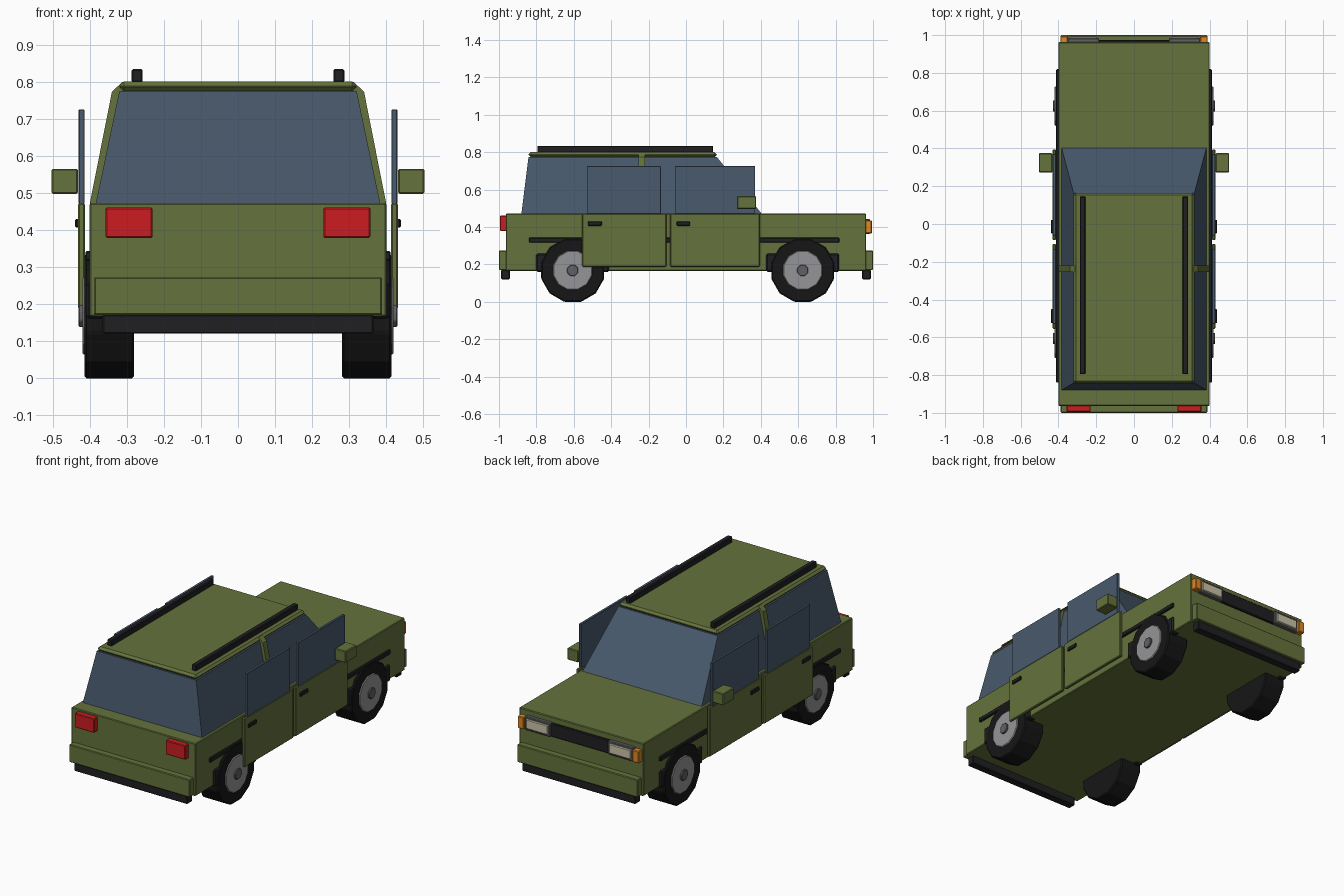
import bpy, bmesh, math

if "Cube" in bpy.data.objects:
    bpy.data.objects.remove(bpy.data.objects["Cube"])


def mat(name, r, g, b):
    m = bpy.data.materials.new(name)
    m.diffuse_color = (r, g, b, 1)
    m.use_nodes = True
    m.node_tree.nodes["Principled BSDF"].inputs["Base Color"].default_value = m.diffuse_color
    return m


OLIVE = mat("olive", 0.13, 0.17, 0.045)
GLASS = mat("glass", 0.065, 0.1, 0.15)
BLACK = mat("black", 0.014, 0.014, 0.016)
TYRE = mat("tyre", 0.008, 0.008, 0.008)
SILVER = mat("silver", 0.3, 0.3, 0.31)
GREY = mat("grey", 0.12, 0.12, 0.13)
RED = mat("red", 0.6, 0.012, 0.015)
AMBER = mat("amber", 0.75, 0.25, 0.02)
LENS = mat("lens", 0.6, 0.55, 0.4)


def finish(name, bm, material, bevel=0.0):
    bmesh.ops.recalc_face_normals(bm, faces=bm.faces)
    me = bpy.data.meshes.new(name)
    bm.to_mesh(me)
    bm.free()
    ob = bpy.data.objects.new(name, me)
    bpy.context.collection.objects.link(ob)
    me.materials.append(material)
    if bevel:
        mod = ob.modifiers.new("bevel", "BEVEL")
        mod.width = bevel
        mod.segments = 1
    return ob


def frustum(name, lo, hi, material, bevel=0.0):
    """lo / hi = (x0, x1, y0, y1, z) rectangles joined into a solid."""
    bm = bmesh.new()
    rings = []
    for x0, x1, y0, y1, z in (lo, hi):
        rings.append([bm.verts.new(p) for p in
                      ((x0, y0, z), (x1, y0, z), (x1, y1, z), (x0, y1, z))])
    a, b = rings
    bm.faces.new(a)
    bm.faces.new(b)
    for i in range(4):
        j = (i + 1) % 4
        bm.faces.new((a[i], a[j], b[j], b[i]))
    return finish(name, bm, material, bevel)


def box(name, x, y, z, material, bevel=0.004):
    return frustum(name, (*x, *y, z[0]), (*x, *y, z[1]), material, bevel)


def pair(name, x, y, z, material, bevel=0.004):
    """Box on the right side plus its mirror on the left."""
    box("right_" + name, x, y, z, material, bevel)
    box("left_" + name, (-x[1], -x[0]), y, z, material, bevel)


def disc(name, s, x0, x1, r, y, z, n, material, bevel=0.0):
    """Prism with n sides along x, one flat side down."""
    bm = bmesh.new()
    ring = []
    for x in (x0, x1):
        ring.append([bm.verts.new((s * x, y + r * math.sin((i + .5) * math.tau / n),
                                   z - r * math.cos((i + .5) * math.tau / n)))
                     for i in range(n)])
    a, b = ring
    bm.faces.new(a)
    bm.faces.new(b)
    for i in range(n):
        j = (i + 1) % n
        bm.faces.new((a[i], a[j], b[j], b[i]))
    return finish(name, bm, material, bevel)


# body and cabin
box("body", (-.4, .4), (-.963, .963), (.166, .472), OLIVE)
frustum("cabin_glass", (-.384, .384, -.88, .405, .47), (-.32, .32, -.842, .165, .775), GLASS)
box("roof", (-.32, .32), (-.842, .165), (.773, .8), OLIVE, .012)

# centre pillar: slab following the cabin cross-section
bm = bmesh.new()
prof = [(.4, .47), (.34, .773), (.312, .799), (-.312, .799), (-.34, .773), (-.4, .47)]
face = bm.faces.new([bm.verts.new((x, -.255, z)) for x, z in prof])
ext = bmesh.ops.extrude_face_region(bm, geom=[face])
bmesh.ops.translate(bm, vec=(0, .035, 0),
                    verts=[v for v in ext["geom"] if isinstance(v, bmesh.types.BMVert)])
finish("centre_pillar", bm, OLIVE)

# roof rails
pair("roof_rail", (.257, .287), (-.795, .145), (.798, .834), BLACK)

# doors, door windows and handles
for n, door, win, handle in (("front", (-.085, .395), (-.06, .37), (-.05, .022)),
                             ("rear", (-.555, -.105), (-.53, -.134), (-.525, -.45))):
    pair(n + "_door", (.413, .431), door, (.187, .472), OLIVE)
    pair(n + "_door_window", (.414, .43), win, (.47, .725), GLASS, .002)
    pair(n + "_door_handle", (.428, .44), handle, (.406, .43), BLACK)

# mirrors
pair("mirror", (.432, .503), (.273, .375), (.497, .565), OLIVE)

# side trim and wheel arches
pair("side_trim", (.395, .412), (-.84, .82), (.317, .343), BLACK)
for n, y in (("rear", -.606), ("front", .624)):
    pair(n + "_arch", (.36, .41), (y - .195, y + .195), (.16, .258), BLACK, .008)

# wheels
for n, y in (("rear", -.606), ("front", .624)):
    for side, s in (("right", 1), ("left", -1)):
        p = side + "_" + n
        disc(p + "_tyre", s, .28, .414, .174, y, .168, 12, TYRE, .006)
        disc(p + "_rim", s, .35, .42, .108, y, .168, 12, SILVER, .004)
        disc(p + "_hub", s, .4, .43, .032, y, .168, 8, GREY, .003)

# bumpers at both ends
for n, s in (("rear", -1), ("front", 1)):
    box(n + "_bumper", (-.388, .388), sorted((s * .955, s)), (.17, .273), OLIVE)
    box(n + "_valance", (-.365, .365), sorted((s * .942, s * .988)), (.12, .172), BLACK)

# lights and grille
pair("tail_light", (.23, .357), (-.995, -.95), (.378, .461), RED)
box("grille", (-.19, .19), (.95, .975), (.362, .44), BLACK)
pair("headlight_frame", (.185, .35), (.95, .984), (.362, .442), GREY)
pair("headlight_lens", (.197, .338), (.97, .992), (.374, .43), LENS)
pair("indicator", (.35, .39), (.95, .994), (.366, .436), AMBER)
